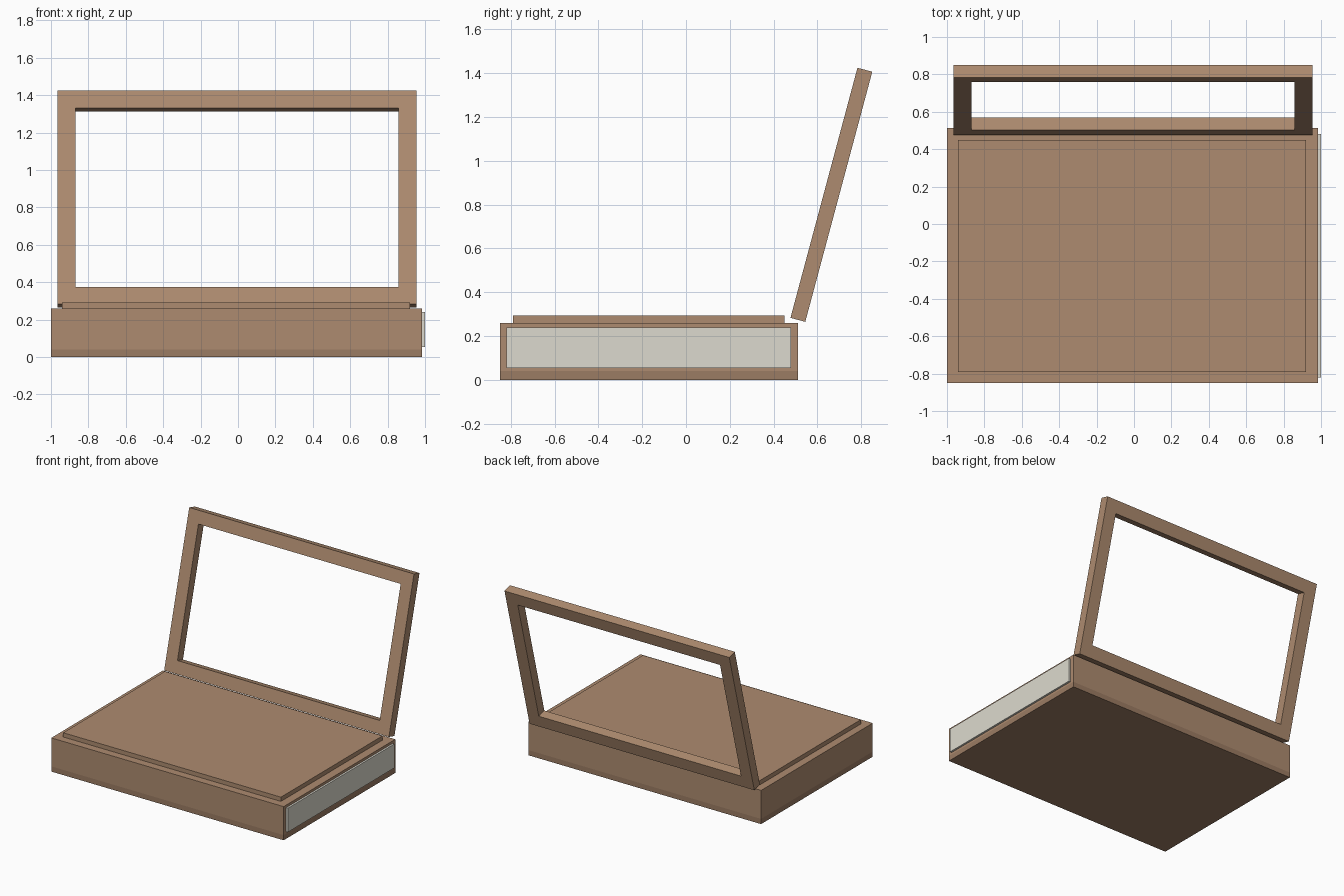
import bpy, bmesh, math
from mathutils import Matrix

if "Cube" in bpy.data.objects:
    bpy.data.objects.remove(bpy.data.objects["Cube"])


def material(name, rgb):
    m = bpy.data.materials.new(name)
    m.diffuse_color = (*rgb, 1)
    m.use_nodes = True
    m.node_tree.nodes["Principled BSDF"].inputs["Base Color"].default_value = m.diffuse_color
    return m


BROWN = material("brown_shell", (0.42, 0.26, 0.16))
DARK = material("dark_base", (0.33, 0.20, 0.125))
PALE = material("pale_panel", (0.72, 0.70, 0.62))


def add_object(name, bm, mat):
    bmesh.ops.recalc_face_normals(bm, faces=bm.faces)
    mesh = bpy.data.meshes.new(name)
    bm.to_mesh(mesh)
    bm.free()
    mesh.materials.append(mat)
    ob = bpy.data.objects.new(name, mesh)
    bpy.context.collection.objects.link(ob)
    return ob


def box(name, x, y, z, mat):
    """Box spanning the given (low, high) ranges."""
    bm = bmesh.new()
    size = [b - a for a, b in (x, y, z)]
    centre = [(a + b) / 2 for a, b in (x, y, z)]
    bmesh.ops.create_cube(bm, size=1, matrix=Matrix.Translation(centre) @ Matrix.Diagonal((*size, 1)))
    return add_object(name, bm, mat)


def frame(name, width, height, border, depth, mat):
    """Upright rectangular frame, front bottom edge centred on the origin."""
    bm = bmesh.new()

    def ring(inset, y):
        w = width / 2 - inset
        return [bm.verts.new((px, y, pz)) for px, pz in
                ((-w, inset), (w, inset), (w, height - inset), (-w, height - inset))]

    rings = [ring(0, 0), ring(0, depth), ring(border, depth), ring(border, 0)]
    for r in range(4):
        a, b = rings[r], rings[(r + 1) % 4]
        for i in range(4):
            j = (i + 1) % 4
            bm.faces.new((a[i], a[j], b[j], b[i]))
    return add_object(name, bm, mat)


# Main body with its darker foot band
box("base_band", (-1.0, 0.985), (-0.85, 0.512), (0.0, 0.04), DARK)
box("body", (-1.0, 0.985), (-0.85, 0.512), (0.04, 0.26), BROWN)

# Raised plate on top
box("top_plate", (-0.94, 0.92), (-0.79, 0.45), (0.26, 0.293), BROWN)

# Pale panel on the right side
box("side_panel", (0.985, 1.0), (-0.82, 0.48), (0.055, 0.24), PALE)

# Open lid frame leaning back
lid = frame("lid_frame", 1.92, 1.182, 0.096, 0.07, BROWN)
lid.location = (-0.005, 0.477, 0.283)
lid.rotation_euler.x = -math.radians(15)
